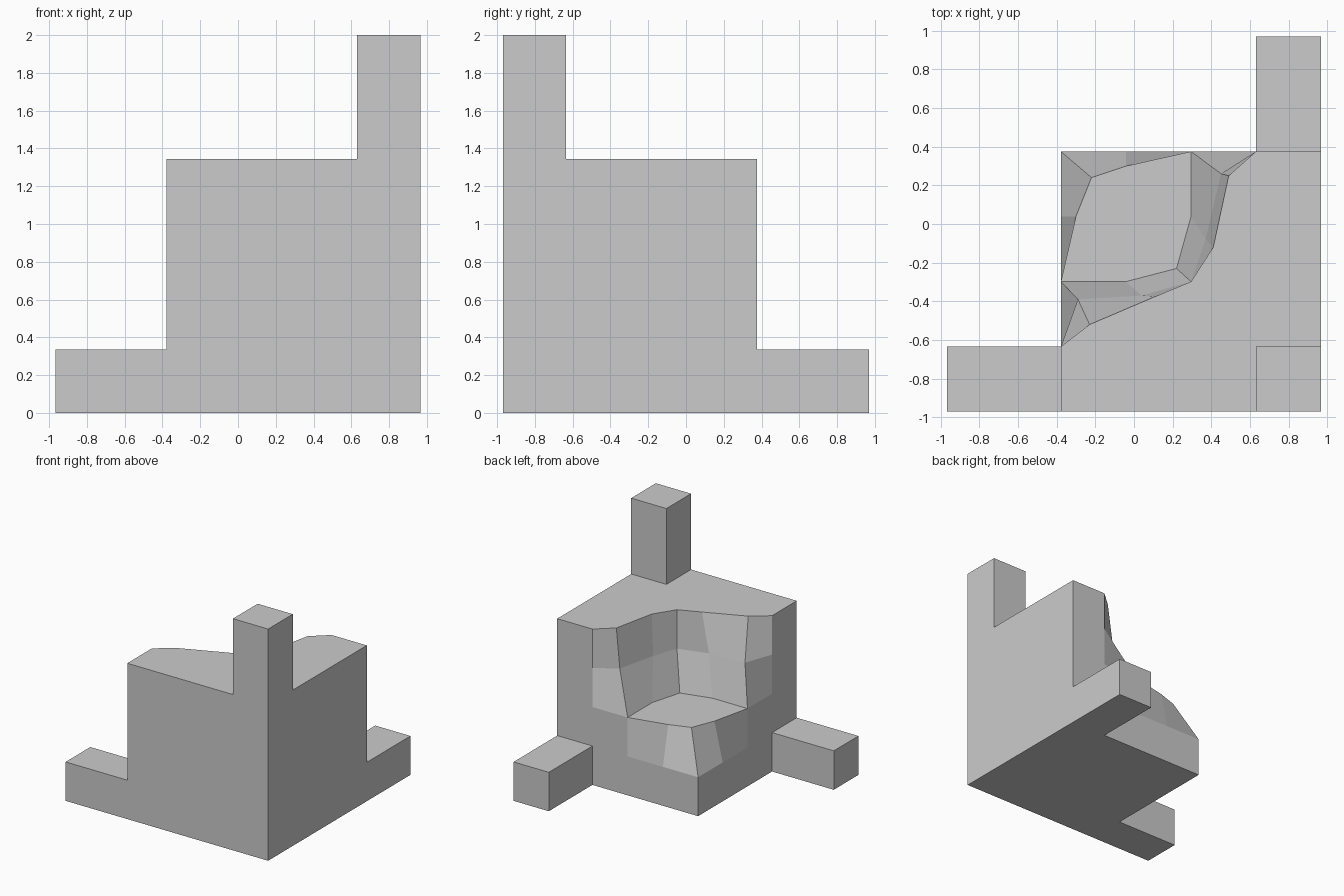
import bpy, bmesh
from itertools import product

if "Cube" in bpy.data.objects:
    bpy.data.objects.remove(bpy.data.objects["Cube"])

# Grid lines measured from the full corner at (0.967, -0.97, 0)
CORNER = (0.967, -0.97, 0.0)
STEPS = [0, 0.336, 0.672, 1.009, 1.345]
X = [CORNER[0] - s for s in STEPS] + [-0.967]
Y = [CORNER[1] + s for s in STEPS] + [0.97]
Z = STEPS + [2.0]

# Solid cells: 4x4x4 block with a 2x2x2 bite out of one corner, plus three pegs
cells = {c for c in product(range(4), repeat=3) if min(c) < 2}
cells |= {(4, 0, 0), (0, 4, 0), (0, 0, 4)}

# Worn edges of the bite: grid point -> (x, y)
worn = {
    (2, 4, 4): (0.49, 0.25), (2, 4, 3): (0.45, 0.26),
    (2, 3, 4): (0.41, -0.12), (2, 3, 3): (0.37, -0.08),
    (2, 2, 2): (0.22, -0.23),
    (3, 2, 4): (0.11, -0.375), (3, 2, 3): (0.04, -0.37),
    (4, 2, 4): (-0.23, -0.52), (4, 2, 3): (-0.29, -0.39),
    (3, 4, 2): (-0.04, 0.30), (4, 4, 2): (-0.22, 0.24),
    (4, 3, 2): (-0.30, 0.04),
}

bm = bmesh.new()
verts = {}


def vert(p):
    if p not in verts:
        x, y = worn.get(p, (X[p[0]], Y[p[1]]))
        verts[p] = bm.verts.new((x, y, Z[p[2]]))
    return verts[p]


# Keep only the exposed side of each cell
for cell in sorted(cells):
    for axis, side in product(range(3), (0, 1)):
        neighbour = list(cell)
        neighbour[axis] += 1 if side else -1
        if tuple(neighbour) in cells:
            continue
        quad = []
        for i, j in ((0, 0), (1, 0), (1, 1), (0, 1)):
            p = list(cell)
            p[axis] += side
            p[(axis + 1) % 3] += i
            p[(axis + 2) % 3] += j
            quad.append(vert(tuple(p)))
        bm.faces.new(quad)

bmesh.ops.recalc_face_normals(bm, faces=bm.faces[:])
mesh = bpy.data.meshes.new("bitten_block")
bm.to_mesh(mesh)
bm.free()
block = bpy.data.objects.new("bitten_block_with_pegs", mesh)
bpy.context.collection.objects.link(block)
